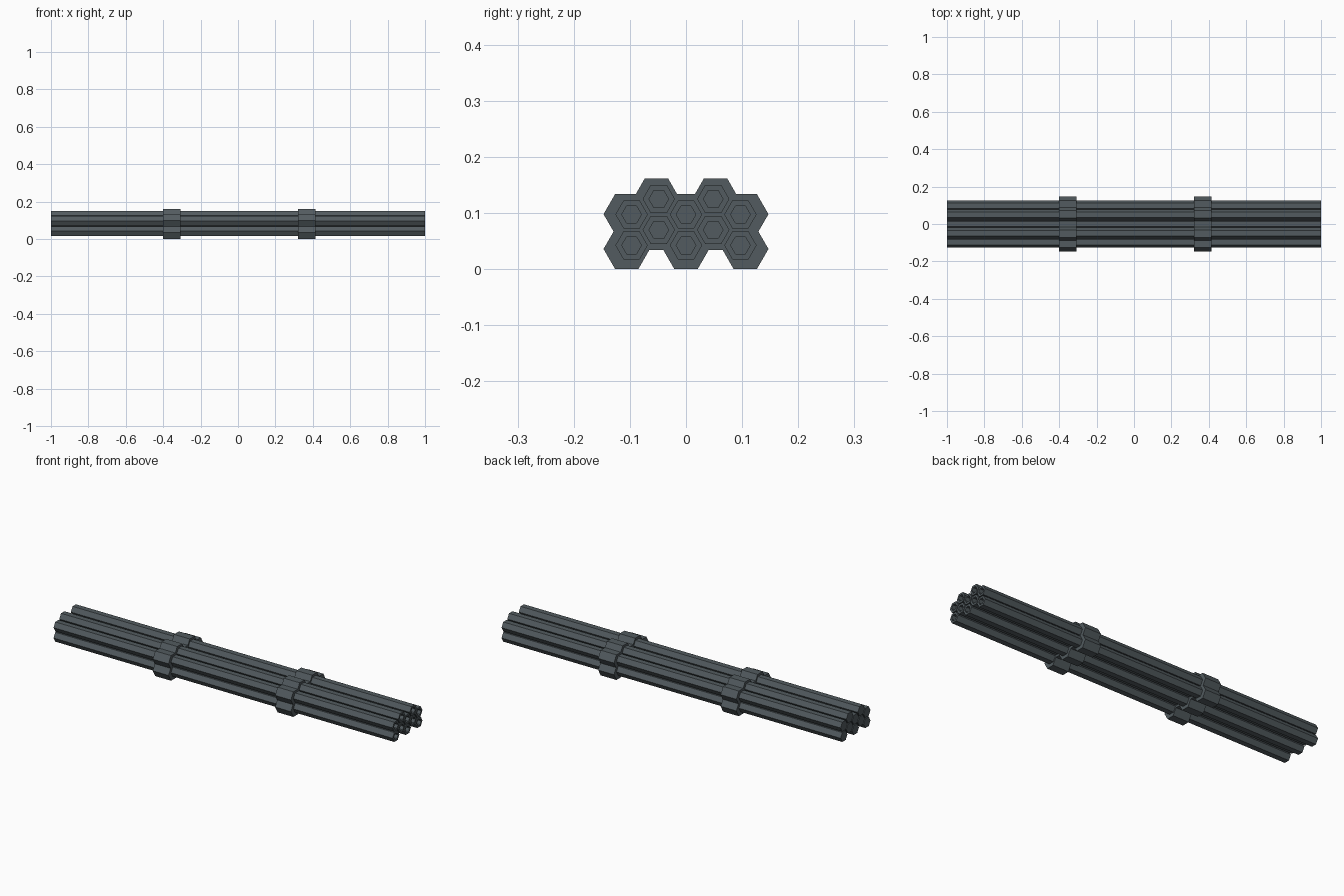
import bpy, bmesh, math

cube = bpy.data.objects.get("Cube")
if cube:
    bpy.data.objects.remove(cube, do_unlink=True)

steel = bpy.data.materials.new("dark_slate_steel")
steel.use_nodes = True
colour = (0.085, 0.105, 0.115, 1)
steel.diffuse_color = colour
steel.node_tree.nodes["Principled BSDF"].inputs["Base Color"].default_value = colour


def hexagon(y, z, radius):
    return [(y + radius * math.cos(math.radians(60 * i)),
             z + radius * math.sin(math.radians(60 * i))) for i in range(6)]


def finish(bm, name):
    bmesh.ops.recalc_face_normals(bm, faces=bm.faces)
    mesh = bpy.data.meshes.new(name)
    bm.to_mesh(mesh)
    bm.free()
    mesh.materials.append(steel)
    obj = bpy.data.objects.new(name, mesh)
    bpy.context.collection.objects.link(obj)


def ring(bm, outline, x):
    return [bm.verts.new((x, y, z)) for y, z in outline]


def bridge(bm, a, b):
    for i in range(len(a)):
        j = (i + 1) % len(a)
        bm.faces.new((a[i], a[j], b[j], b[i]))


# Hexagonal barrel: closed at the -x end, bored from the +x end
def barrel(name, y, z, outer=0.0288, bore=0.0175, depth=0.4):
    bm = bmesh.new()
    loops = [ring(bm, hexagon(y, z, r), x) for r, x in
             ((outer, -1), (outer, 1), (bore, 1), (bore, 1 - depth))]
    for a, b in zip(loops, loops[1:]):
        bridge(bm, a, b)
    bm.faces.new(loops[0])
    bm.faces.new(loops[-1])
    finish(bm, name)


# Clamp band following the bundle outline, mirrored about y = 0
def band(name, x0, x1):
    half = [(0.016, 0.134), (0.032, 0.162), (0.0734, 0.162), (0.0894, 0.134),
            (0.1262, 0.134), (0.147, 0.098), (0.129, 0.067), (0.147, 0.036),
            (0.1262, 0), (0.085, 0), (0.0655, 0.034), (0.0403, 0.034), (0.0207, 0)]
    outline = half + [(-y, z) for y, z in reversed(half)]
    bm = bmesh.new()
    a, b = ring(bm, outline, x0), ring(bm, outline, x1)
    bridge(bm, a, b)
    bm.faces.new(a)
    bm.faces.new(b)
    finish(bm, name)


# Two staggered rows of five barrels
for row, label in enumerate(("lower", "upper")):
    for col in range(5):
        z = 0.0425 + 0.055 * row + (0.0275 if col % 2 else 0)
        barrel(f"{label}_barrel_{col + 1}", (col - 2) * 0.0485, z)

band("rear_band", -0.4, -0.307)
band("front_band", 0.322, 0.415)
